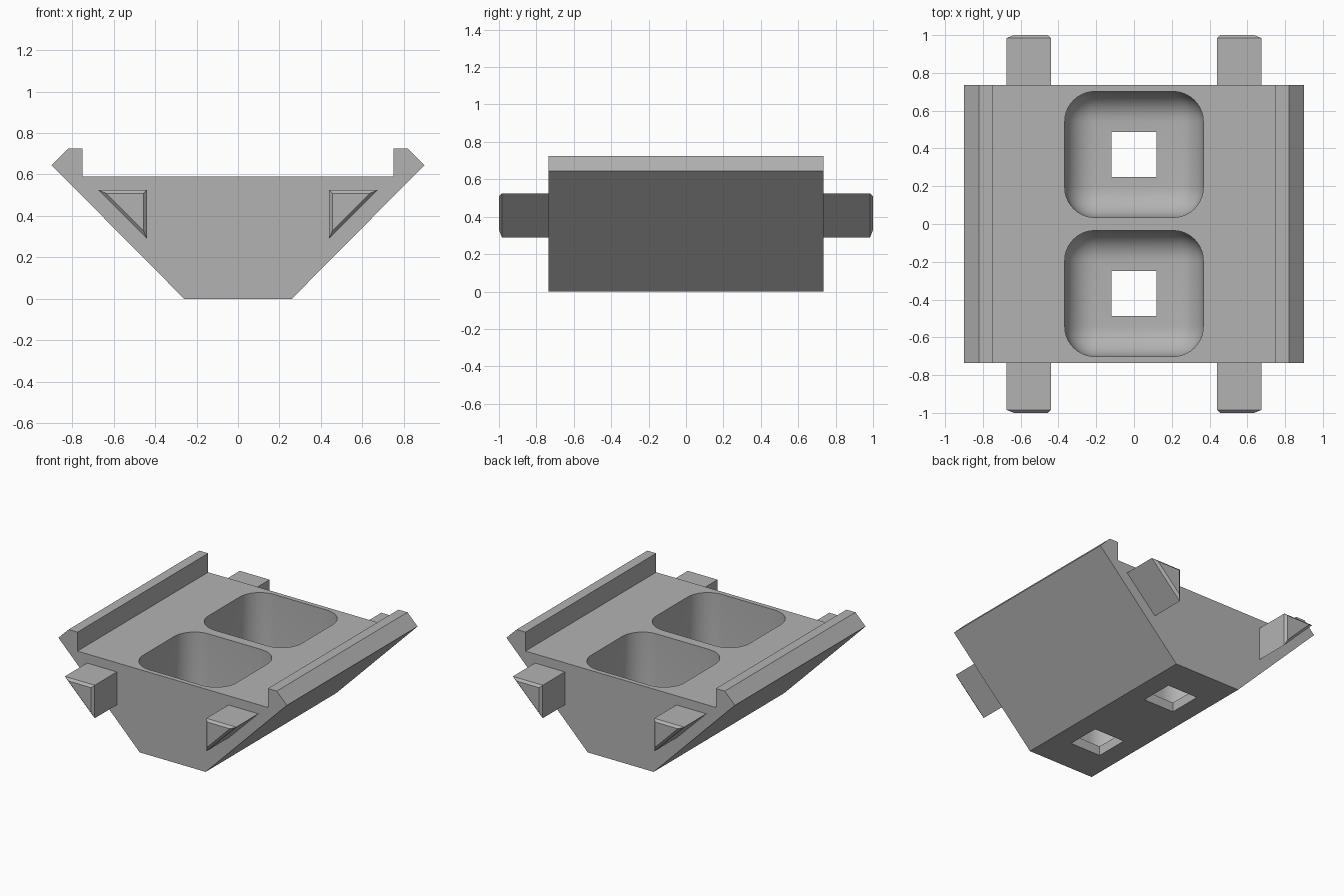
import bpy, bmesh
from mathutils import Matrix

if "Cube" in bpy.data.objects:
    bpy.data.objects.remove(bpy.data.objects["Cube"])

grey = bpy.data.materials.new("plain_grey")
grey.diffuse_color = (0.45, 0.45, 0.45, 1)
grey.use_nodes = True
grey.node_tree.nodes["Principled BSDF"].inputs["Base Color"].default_value = grey.diffuse_color


def finish(name, bm):
    bmesh.ops.recalc_face_normals(bm, faces=bm.faces)
    me = bpy.data.meshes.new(name)
    bm.to_mesh(me)
    bm.free()
    me.materials.append(grey)
    ob = bpy.data.objects.new(name, me)
    bpy.context.collection.objects.link(ob)
    return ob


def prism(name, profile, y0, y1, tip=None):
    """Extrude an xz profile along y; tip is an optional inset end profile (points, y)."""
    bm = bmesh.new()
    rings = [(profile, y0), (profile, y1)] + ([tip] if tip else [])
    loops = [[bm.verts.new((x, y, z)) for x, z in pts] for pts, y in rings]
    n = len(profile)
    for a, b in zip(loops, loops[1:]):
        for i in range(n):
            bm.faces.new((a[i], a[(i + 1) % n], b[(i + 1) % n], b[i]))
    bm.faces.new(loops[0])
    bm.faces.new(loops[-1])
    return finish(name, bm)


def box(name, center, size, round_edges=0):
    bm = bmesh.new()
    bmesh.ops.create_cube(bm, size=1, matrix=Matrix.Translation(center) @ Matrix.Diagonal((*size, 1)))
    if round_edges:
        bmesh.ops.bevel(bm, geom=bm.edges[:], offset=round_edges, segments=10,
                        profile=0.5, affect='EDGES')
    return finish(name, bm)


# Tapered tray body with a lip along each side
half = [(0.26, 0), (0.90, 0.645), (0.82, 0.725), (0.75, 0.725), (0.75, 0.59)]
body = prism("tray_body", half + [(-x, z) for x, z in reversed(half)], -0.735, 0.735)

# Two rounded pockets, each with a square drain hole
FLOOR, TOP = 0.067, 1.2
for s in (-1, 1):
    y = s * 0.368
    cutters = [box("pocket_cutter", (0, y, (FLOOR + TOP) / 2), (0.734, 0.667, TOP - FLOOR), 0.16),
               box("hole_cutter", (0, y, 0.1), (0.24, 0.24, 0.4))]
    for c in cutters:
        mod = body.modifiers.new(c.name, 'BOOLEAN')
        mod.object, mod.operation, mod.solver = c, 'DIFFERENCE', 'EXACT'
        bpy.context.view_layer.objects.active = body
        bpy.ops.object.modifier_apply(modifier=mod.name)
        bpy.data.objects.remove(c)

# Triangular pegs with chamfered tips on both ends
peg = [(0.44, 0.29), (0.44, 0.525), (0.675, 0.525)]
d = 0.016
end = [(0.44 + d, 0.29 + 2.414 * d), (0.44 + d, 0.525 - d), (0.675 - 2.414 * d, 0.525 - d)]
for sx, side in ((-1, "left"), (1, "right")):
    for sy, face in ((-1, "front"), (1, "back")):
        prism(f"{face}_{side}_peg", [(sx * x, z) for x, z in peg], sy * 0.73, sy * 0.984,
              ([(sx * x, z) for x, z in end], sy * 1.0))

# Smooth pocket fillets, keep hard edges
bpy.ops.object.select_all(action='DESELECT')
body.select_set(True)
bpy.context.view_layer.objects.active = body
bpy.ops.object.shade_smooth_by_angle(angle=0.52)
